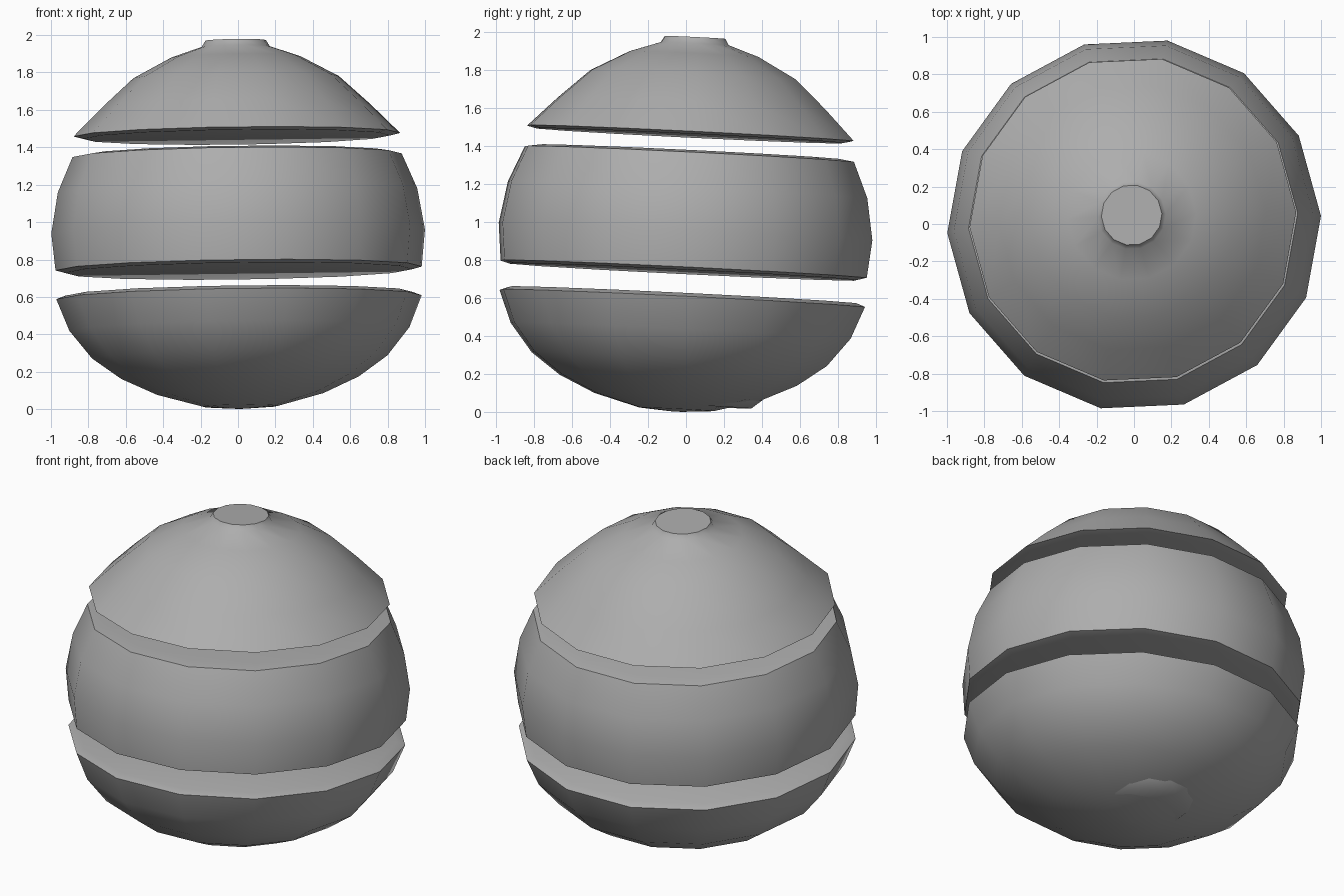
import bpy, bmesh
from math import cos, sin, pi, radians
from mathutils import Vector, Matrix

if "Cube" in bpy.data.objects:
    bpy.data.objects.remove(bpy.data.objects["Cube"])

SIDES = 14
AXIS = Vector((-0.013, 0.049, 1)).normalized()
TILT = Matrix.Translation((0, 0, 1)) @ Vector((0, 0, 1)).rotation_difference(AXIS).to_matrix().to_4x4()

grey = bpy.data.materials.new("dark_grey")
grey.diffuse_color = (0.42, 0.42, 0.42, 1)
grey.use_nodes = True
grey.node_tree.nodes["Principled BSDF"].inputs["Base Color"].default_value = grey.diffuse_color


def lathe(name, profile, offset=(0, 0)):
    """Closed, tilted solid of revolution from (radius, height) points, top to bottom."""
    bm = bmesh.new()
    rings = []
    for r, h in profile:
        rings.append([bm.verts.new((offset[0] + r * cos(a), offset[1] + r * sin(a), h))
                      for a in (radians(2.6) + 2 * pi * i / SIDES for i in range(SIDES))])
    for up, low in zip(rings, rings[1:]):
        for i in range(SIDES):
            j = (i + 1) % SIDES
            bm.faces.new((up[i], low[i], low[j], up[j]))
    bm.faces.new(rings[0])
    bm.faces.new(rings[-1][::-1])
    bmesh.ops.recalc_face_normals(bm, faces=bm.faces)
    bm.transform(TILT)
    mesh = bpy.data.meshes.new(name)
    bm.to_mesh(mesh)
    bm.free()
    mesh.materials.append(grey)
    obj = bpy.data.objects.new(name, mesh)
    bpy.context.collection.objects.link(obj)
    bpy.ops.object.select_all(action='DESELECT')
    obj.select_set(True)
    bpy.context.view_layer.objects.active = obj
    bpy.ops.object.shade_smooth_by_angle(angle=radians(50))


# Upper dome with a small flat knob on top
lathe("top_cap", [(0.162, 0.973), (0.182, 0.94), (0.345, 0.885), (0.55, 0.776),
                  (0.715, 0.626), (0.874, 0.468), (0.82, 0.455)])

# Wide middle band
lathe("middle_band", [(0.80, 0.370), (0.881, 0.358), (0.962, 0.17), (1.0, -0.05),
                      (0.98, -0.248), (0.93, -0.262)])

# Lower bowl
lathe("bottom_bowl", [(0.93, -0.384), (0.978, -0.402), (0.91, -0.572), (0.79, -0.722),
                      (0.635, -0.833), (0.445, -0.92), (0.20, -0.986), (0.03, -0.998)])

# Shallow off-centre foot under the bowl
lathe("foot", [(0.29, -0.915), (0.23, -0.963)], offset=(0, 0.165))
